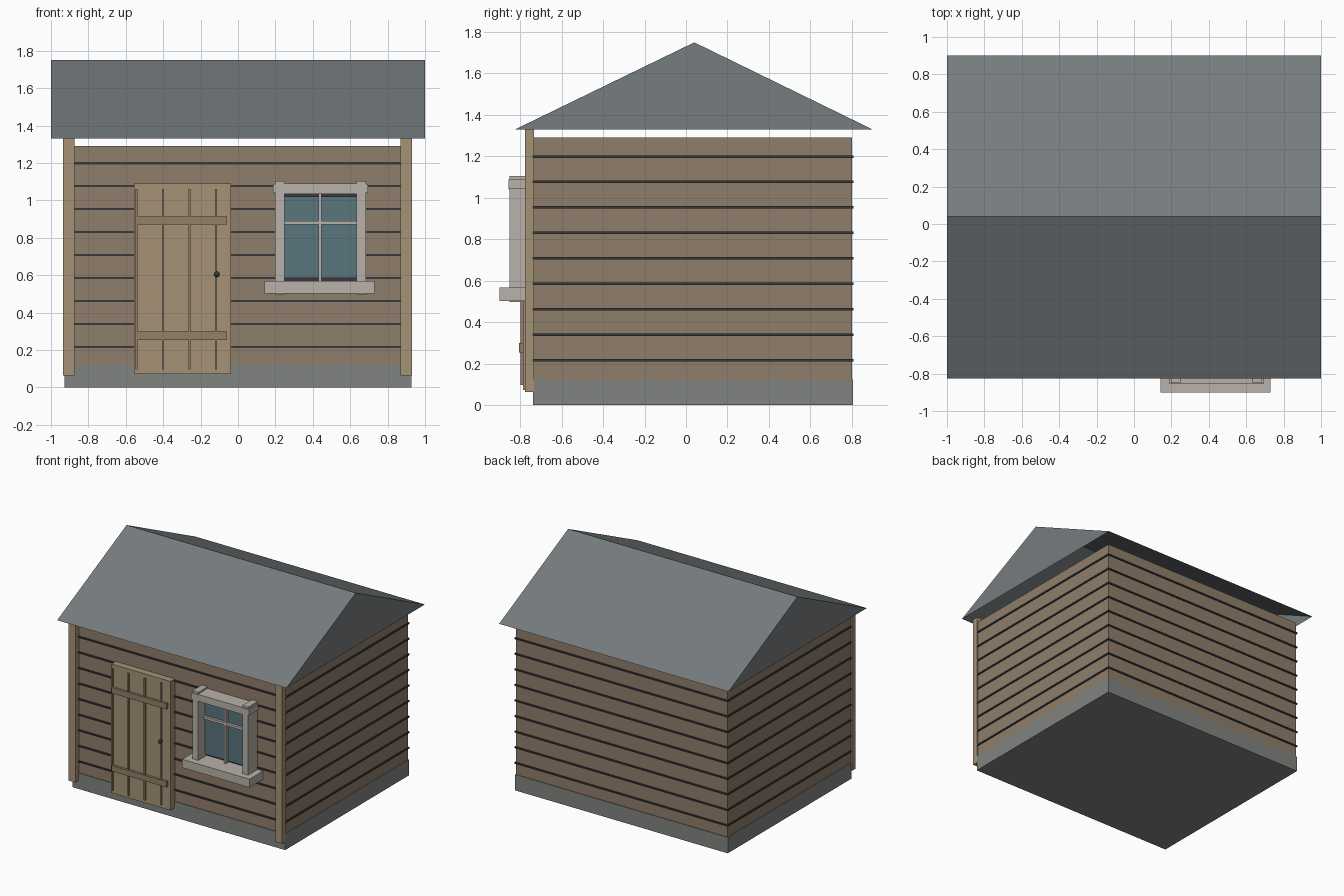
import bpy, bmesh

if "Cube" in bpy.data.objects:
    bpy.data.objects.remove(bpy.data.objects["Cube"])

def mat(name, c):
    m = bpy.data.materials.new(name)
    m.diffuse_color = (*c, 1)
    m.use_nodes = True
    m.node_tree.nodes["Principled BSDF"].inputs["Base Color"].default_value = m.diffuse_color
    return m

WALL = mat("wall_wood", (0.28, 0.21, 0.15))
POST = mat("light_wood", (0.38, 0.29, 0.18))
BATTEN = mat("batten_wood", (0.29, 0.22, 0.14))
GROOVE = mat("dark_gap", (0.04, 0.04, 0.045))
STONE = mat("stone", (0.22, 0.23, 0.22))
SLATE = mat("slate", (0.18, 0.20, 0.21))
TRIM = mat("trim", (0.48, 0.45, 0.40))
GLASS = mat("glass", (0.10, 0.18, 0.21))

def finish(bm, name, m):
    me = bpy.data.meshes.new(name)
    bm.to_mesh(me)
    bm.free()
    me.materials.append(m)
    ob = bpy.data.objects.new(name, me)
    bpy.context.collection.objects.link(ob)
    return ob

def box(name, x, y, z, m):
    """Box from (min, max) ranges."""
    bm = bmesh.new()
    bmesh.ops.create_cube(bm, size=1)
    for v in bm.verts:
        for i, r in enumerate((x, y, z)):
            v.co[i] = r[0] if v.co[i] < 0 else r[1]
    return finish(bm, name, m)

# Base and walls
box("foundation", (-0.928, 0.928), (-0.738, 0.805), (0, 0.125), STONE)
box("walls", (-0.922, 0.922), (-0.733, 0.80), (0.125, 1.29), WALL)

# Dark gaps between the wall boards
for i in range(9):
    z = 0.217 + i * 0.1228
    box(f"board_gap_{i}", (-0.93, 0.93), (-0.741, 0.808), (z - 0.006, z + 0.006), GROOVE)

# Front corner posts
for side, x in (("left", (-0.935, -0.875)), ("right", (0.87, 0.93))):
    box(f"corner_post_{side}", x, (-0.777, -0.733), (0.065, 1.33), POST)

# Gabled roof shell, open underneath
bm = bmesh.new()
l, r = [[bm.verts.new((x, y, z)) for y, z in ((-0.825, 1.33), (0.04, 1.75), (0.90, 1.33))]
        for x in (-1, 1)]
bm.faces.new((l[0], r[0], r[1], l[1]))
bm.faces.new((l[1], r[1], r[2], l[2]))
bm.faces.new((r[0], r[2], r[1]))
bm.faces.new((l[0], l[1], l[2]))
finish(bm, "roof", SLATE)

# Door with plank seams and battens
box("door", (-0.555, -0.038), (-0.787, -0.733), (0.073, 1.09), POST)
for i in range(4):
    x = -0.543 + i * 0.142
    box(f"door_seam_{i}", (x - 0.006, x + 0.006), (-0.797, -0.785), (0.097, 1.06), BATTEN)
for name, z in (("lower", 0.255), ("upper", 0.87)):
    box(f"door_batten_{name}", (-0.54, -0.06), (-0.805, -0.785), (z, z + 0.045), BATTEN)

# Door knob
bm = bmesh.new()
bmesh.ops.create_uvsphere(bm, u_segments=16, v_segments=10, radius=0.015)
bmesh.ops.translate(bm, verts=bm.verts, vec=(-0.113, -0.812, 0.605))
for f in bm.faces:
    f.smooth = True
finish(bm, "door_knob", GROOVE)
box("knob_stem", (-0.118, -0.108), (-0.81, -0.785), (0.60, 0.61), GROOVE)

# Window
box("window_back", (0.245, 0.64), (-0.748, -0.733), (0.57, 1.04), GROOVE)
box("window_glass", (0.248, 0.636), (-0.765, -0.747), (0.585, 1.022), GLASS)
box("muntin_vertical", (0.43, 0.447), (-0.79, -0.763), (0.57, 1.04), TRIM)
box("muntin_horizontal", (0.248, 0.636), (-0.785, -0.763), (0.87, 0.89), TRIM)
for side, x in (("left", 0.198), ("right", 0.634)):
    box(f"window_jamb_{side}", (x, x + 0.05), (-0.85, -0.733), (0.497, 1.105), TRIM)
    box(f"jamb_cap_{side}", (x - 0.01, x + 0.06), (-0.856, -0.733), (1.042, 1.088), TRIM)
box("window_header", (0.198, 0.684), (-0.853, -0.733), (1.035, 1.09), TRIM)
box("window_sill", (0.143, 0.73), (-0.90, -0.733), (0.502, 0.568), TRIM)
